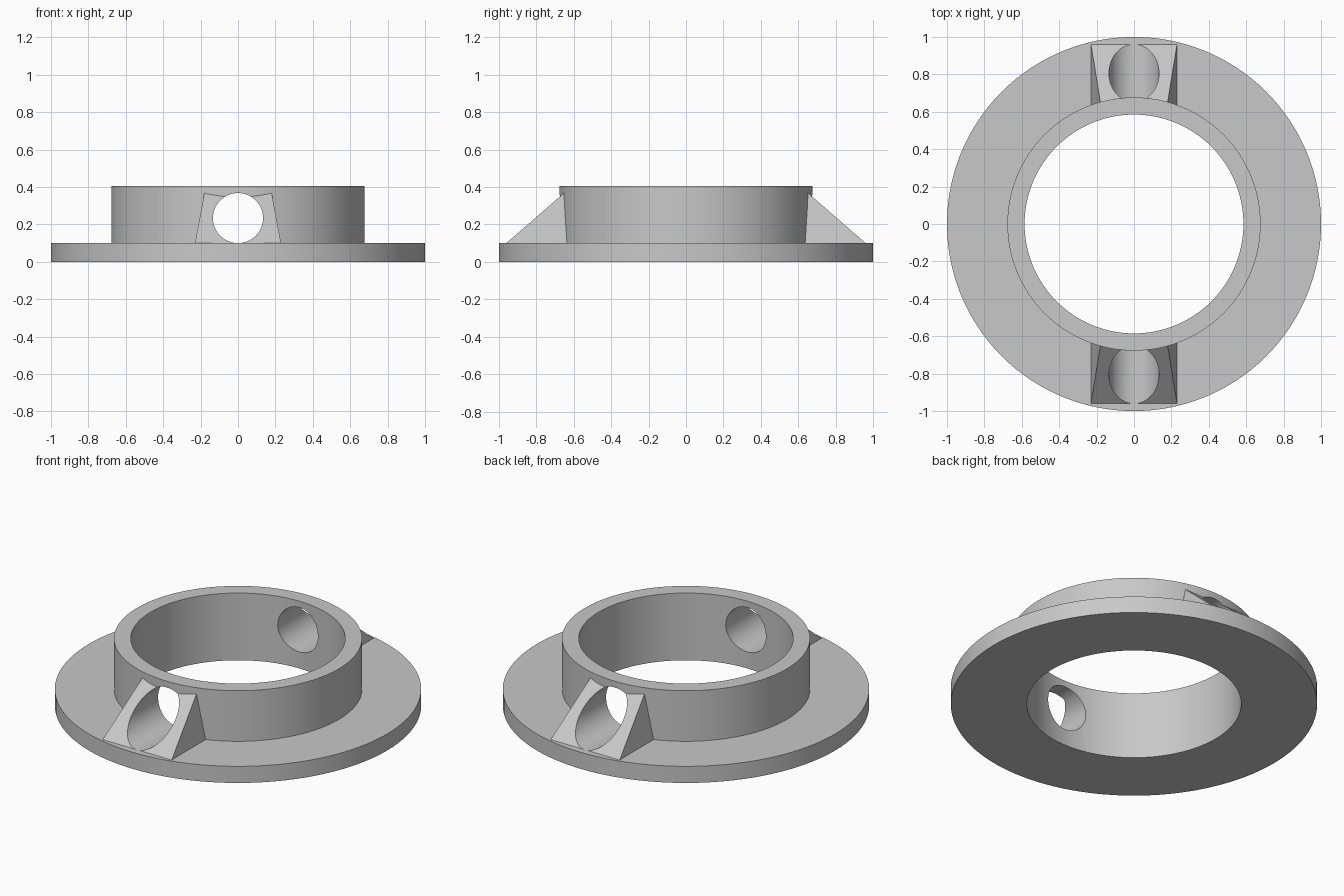
import bpy, bmesh
from math import radians, pi, sin, cos
from mathutils import Matrix

cube = bpy.data.objects.get("Cube")
if cube:
    bpy.data.objects.remove(cube, do_unlink=True)

SEGMENTS = 128
FLANGE_TOP = 0.1
HOLE_RADIUS, HOLE_Z = 0.134, 0.2335

grey = bpy.data.materials.new("plain grey")
grey.use_nodes = True
grey.diffuse_color = (0.58, 0.58, 0.58, 1)
grey.node_tree.nodes["Principled BSDF"].inputs["Base Color"].default_value = grey.diffuse_color


def finish(name, bm):
    bmesh.ops.recalc_face_normals(bm, faces=bm.faces[:])
    mesh = bpy.data.meshes.new(name)
    bm.to_mesh(mesh)
    bm.free()
    mesh.materials.append(grey)
    obj = bpy.data.objects.new(name, mesh)
    bpy.context.collection.objects.link(obj)
    return obj


def lathe(name, profile):
    """Turn a closed (radius, z) profile about the z axis."""
    bm = bmesh.new()
    rings = [[bm.verts.new((r * cos(2 * pi * i / SEGMENTS), r * sin(2 * pi * i / SEGMENTS), z))
              for r, z in profile] for i in range(SEGMENTS)]
    count = len(profile)
    for i in range(SEGMENTS):
        a, b = rings[i], rings[(i + 1) % SEGMENTS]
        for j in range(count):
            k = (j + 1) % count
            bm.faces.new((a[j], b[j], b[k], a[k]))
    return finish(name, bm)


def wedge(name, side):
    """Tapered lug, sloping outwards from the collar to the flange rim."""
    bm = bmesh.new()
    for s in (-1, 1):
        for z in (FLANGE_TOP / 2, FLANGE_TOP):
            for y in (0.96, 0.62):
                bm.verts.new((s * 0.23, side * y, z))
        bm.verts.new((s * 0.178, side * 0.64, 0.378))
    bmesh.ops.convex_hull(bm, input=bm.verts[:])
    bmesh.ops.dissolve_limit(bm, angle_limit=radians(1), verts=bm.verts[:], edges=bm.edges[:])
    return finish(name, bm)


def combine(target, tool, operation):
    mod = target.modifiers.new(operation.lower(), "BOOLEAN")
    mod.operation, mod.object, mod.solver = operation, tool, "EXACT"
    bpy.context.view_layer.objects.active = target
    bpy.ops.object.modifier_apply(modifier=mod.name)
    bpy.data.objects.remove(tool, do_unlink=True)


# Flange and collar turned as one piece
body = lathe("flanged_collar", [(0.585, 0), (1, 0), (1, FLANGE_TOP), (0.677, FLANGE_TOP),
                                (0.677, 0.405), (0.585, 0.405)])

# Lugs at front and back
for lug_name, direction in (("front_lug", -1), ("back_lug", 1)):
    combine(body, wedge(lug_name, direction), "UNION")

# Cross hole through both lugs and the collar
drill = bmesh.new()
bmesh.ops.create_cone(drill, cap_ends=True, segments=64, radius1=HOLE_RADIUS,
                      radius2=HOLE_RADIUS, depth=3,
                      matrix=Matrix.Translation((0, 0, HOLE_Z)) @ Matrix.Rotation(pi / 2, 4, "X"))
cutter = finish("hole_cutter", drill)
cutter.hide_render = True
combine(body, cutter, "DIFFERENCE")

# Smooth the curved walls, keep the machined edges sharp
bpy.ops.object.select_all(action="DESELECT")
body.select_set(True)
bpy.context.view_layer.objects.active = body
bpy.ops.object.shade_smooth_by_angle(angle=radians(20))
